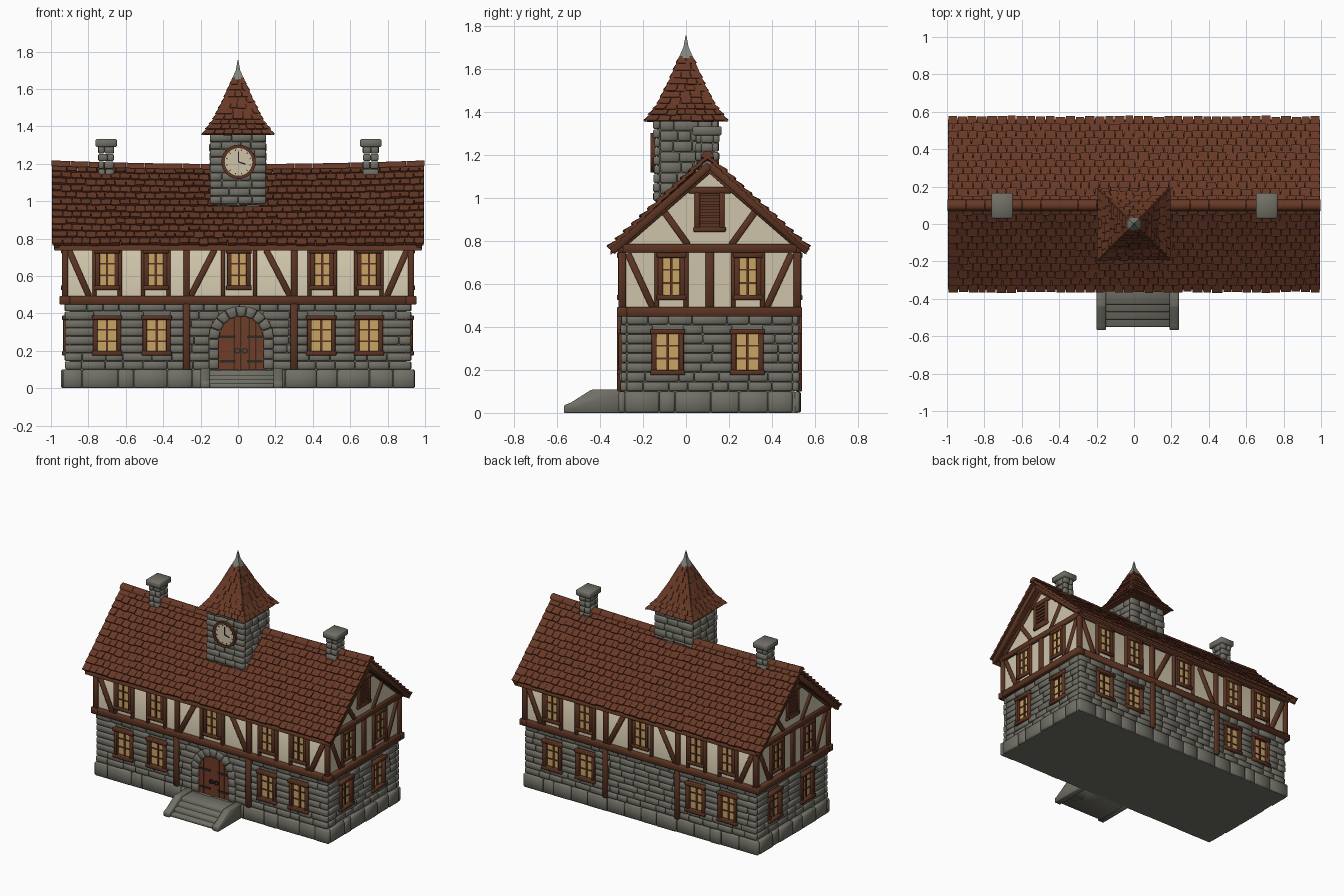
import bpy, bmesh, math, random
from mathutils import Matrix, Vector

if "Cube" in bpy.data.objects:
    bpy.data.objects.remove(bpy.data.objects["Cube"])

random.seed(4)
YC = 0.11  # depth centre of the house body


def material(name, rgb):
    m = bpy.data.materials.new(name)
    m.diffuse_color = (*rgb, 1)
    m.use_nodes = True
    m.node_tree.nodes["Principled BSDF"].inputs["Base Color"].default_value = m.diffuse_color
    return m


STONE = material("grey stone", (0.165, 0.16, 0.132))
TILE = material("red brown tile", (0.135, 0.040, 0.019))
TIMBER = material("dark timber", (0.105, 0.034, 0.016))
PLASTER = material("cream plaster", (0.62, 0.55, 0.40))
GLASS = material("warm window", (0.58, 0.37, 0.13))
DOOR = material("door wood", (0.16, 0.045, 0.02))
IRON = material("dark iron", (0.025, 0.021, 0.018))
METAL = material("pale metal", (0.22, 0.235, 0.20))


def finish(name, bm, mat, bevel=0.0, angle=50):
    bmesh.ops.recalc_face_normals(bm, faces=bm.faces)
    if bevel:
        bmesh.ops.bevel(bm, geom=list(bm.edges), offset=bevel, segments=1,
                        affect='EDGES', clamp_overlap=True)
    me = bpy.data.meshes.new(name)
    bm.to_mesh(me)
    bm.free()
    me.materials.append(mat)
    me.shade_smooth()
    me.set_sharp_from_angle(angle=math.radians(angle))
    ob = bpy.data.objects.new(name, me)
    bpy.context.collection.objects.link(ob)
    return ob


def prism(bm, a, b):
    """Solid between two matching loops of points."""
    va, vb = [bm.verts.new(p) for p in a], [bm.verts.new(p) for p in b]
    n = len(va)
    bm.faces.new(va[::-1])
    bm.faces.new(vb)
    for i in range(n):
        j = (i + 1) % n
        bm.faces.new((va[i], va[j], vb[j], vb[i]))


def plate(bm, M, pts, out, inn):
    """Outline in facade (x, z), from depth inn to depth out."""
    prism(bm, [M @ Vector((x, -out, z)) for x, z in pts],
          [M @ Vector((x, -inn, z)) for x, z in pts])


def rect(bm, M, x0, x1, z0, z1, out, inn):
    plate(bm, M, [(x0, z0), (x1, z0), (x1, z1), (x0, z1)], out, inn)


def beam(bm, M, a, b, w, out, inn):
    a, b = Vector(a), Vector(b)
    d = (b - a).normalized() * (w / 2)
    n = Vector((-d.y, d.x))
    plate(bm, M, [a - n, b - n, b + n, a + n], out, inn)


def ring(bm, M, cx, cz, r0, r1, a0, a1, n, out, inn, gap=0.0):
    for i in range(n):
        s, e = (a0 + (a1 - a0) * (i + k) / n for k in (gap, 1 - gap))
        plate(bm, M, [(cx + r * math.cos(a), cz + r * math.sin(a))
                      for r, a in ((r0, s), (r1, s), (r1, e), (r0, e))], out, inn)


def stones(bm, M, u0, u1, z0, z1, rows, width, out, holes=lambda a, b: []):
    """Courses of uneven blocks, leaving out the holes."""
    h = (z1 - z0) / rows
    for r in range(rows):
        a, b = z0 + r * h, z0 + (r + 1) * h
        start, spans = u0, []
        for h0, h1 in sorted(holes(a, b)):
            spans.append((start, h0))
            start = h1
        spans.append((start, u1))
        for s, e in spans:
            if e - s < 0.03:
                continue
            n = max(1, round((e - s) / width + random.uniform(-0.3, 0.3)))
            st = (e - s) / n
            cuts = [s] + [s + st * (i + random.uniform(-0.25, 0.25)) for i in range(1, n)] + [e]
            for c, d in zip(cuts, cuts[1:]):
                rect(bm, M, c + 0.001, d - 0.001, a + 0.001, b - 0.001,
                     out + random.uniform(-0.005, 0.003), out - 0.03)


def tiles(bm, bl, br, tl, tr, rows, width, lift=0.018):
    """Overlapping staggered tiles on a sloping quad."""
    bl, br, tl, tr = map(Vector, (bl, br, tl, tr))
    nrm = (br - bl).cross(tl - bl).normalized()
    for r in range(rows):
        t0, t1 = r / rows, min(1, (r + 1.25) / rows)
        l0, r0, l1, r1 = bl.lerp(tl, t0), br.lerp(tr, t0), bl.lerp(tl, t1), br.lerp(tr, t1)
        n = max(2, round((r0 - l0).length / width))
        cuts = [0] + [(i + 0.5 * (r % 2) + random.uniform(-.1, .1)) / n
                      for i in range(1, n)] + [1]
        for u, v in zip(cuts, cuts[1:]):
            g = 0.05 / n
            k = lift + random.uniform(-0.003, 0.004)
            drop = (l0 - l1) * random.uniform(-0.03, 0.09)
            q = [l0.lerp(r0, u + g) + drop, l0.lerp(r0, v - g) + drop, l1.lerp(r1, v), l1.lerp(r1, u)]
            prism(bm, [q[0], q[1], q[2] - nrm * .008, q[3] - nrm * .008],
                  [q[0] + nrm * k, q[1] + nrm * k, q[2] + nrm * .005, q[3] + nrm * .005])


def facing(k, y=0.0):
    return Matrix.Translation((0, y, 0)) @ Matrix.Rotation(k * math.pi / 2, 4, 'Z')


new = bmesh.new
wall, plinth, core, plaster = new(), new(), new(), new()
timber, frames, bars, glass = new(), new(), new(), new()
I = facing(0)
DX, AZ = 0.017, 0.265  # door centre, arch spring height


def window(M, x, z0, z1, w, out, inn):
    h = w / 2
    f = 0.024
    for s in (-1, 1):
        beam(frames, M, (x + s * (h - f / 2), z0), (x + s * (h - f / 2), z1), f, out, inn)
    for z in (z0 + f / 2, z1 - f / 2):
        beam(frames, M, (x - h - .006, z), (x + h + .006, z), f, out + 0.005, inn)
    rect(glass, M, x - h + .01, x + h - .01, z0 + .01, z1 - .01, inn + 0.006, inn - 0.002)
    rect(bars, M, x - .006, x + .006, z0 + f, z1 - f, inn + 0.013, inn)
    for t in (0.36, 0.64):
        z = z0 + (z1 - z0) * t
        rect(bars, M, x - h + f, x + h - f, z - .004, z + .004, inn + 0.011, inn)


# Solid cores: lower storey, plinth, plastered upper storey with gables
rect(core, facing(0, YC), -0.90, 0.90, 0.05, 0.47, 0.395, -0.395)
rect(core, facing(0, YC), -0.93, 0.93, 0.0, 0.095, 0.41, -0.41)
plate(plaster, facing(1, YC), [(-.405, .46), (.405, .46), (.405, .77), (0, 1.125), (-.405, .77)],
      0.925, -0.925)

for k in range(4):
    M = facing(k, YC)
    side = k % 2
    half, d = (0.415, 0.925) if side else (0.925, 0.415)
    low = (-0.195, 0.175) if side else (-0.70, -0.435, 0.445, 0.70)
    high = (-0.178, 0.178) if side else (-0.70, -0.44, 0.005, 0.45, 0.70)

    def holes(a, b):
        m = (a + b) / 2
        hs = [(x - .07, x + .07) for x in low if 0.18 < m < 0.39]
        if k == 0 and m < AZ + 0.165:
            r = math.sqrt(0.17 ** 2 - max(0, m - AZ) ** 2)
            hs.append((DX - r, DX + r))
        return hs

    # Stone storey and plinth blocks
    run = half - 0.03 if side else half
    stones(wall, M, -run, run, 0.10, 0.455, 8, 0.105, d, holes)
    stones(plinth, M, -run - 0.01, run + 0.02 * (1 - side), 0.0, 0.10, 1, 0.14, d + (0.02 if side else 0.007))
    for x in low:
        window(M, x, 0.175, 0.39, 0.15, d + 0.01, d - 0.02)

    # Timber framing
    o, i = (0.94, 0.915) if side else (0.424, 0.40)
    e = 0.43 if side else 0.955
    beam(timber, M, (-e, .47), (e, .47), .045, 0.955 if side else 0.43, i - .02)
    beam(timber, M, (-e + .01, .765), (e - .01, .765), .04, o + .004, i)
    for s in (-1, 1):
        x = 0.407 if side else 0.925
        beam(timber, M, (s * x, .48), (s * x, .77), .034, o, i)
    for x in high:
        window(M, x, 0.525, 0.745, 0.125, o + .002, i + 0.012)
        for s in (-1, 1):
            w = .085 if x == 0.005 else .068
            beam(timber, M, (x + s * w, .48), (x + s * w, .76), .022, o, i)
    if side:
        beam(timber, M, (0, .48), (0, .77), .04, o, i)
        beam(timber, M, (-.1, 1.035), (.1, 1.035), .03, o, i)
        beam(timber, M, (-.075, .853), (.075, .853), .024, o, i)
        for s in (-1, 1):
            beam(timber, M, (s * .38, .74), (s * .265, .49), .03, o - .003, i)
            beam(timber, M, (s * .215, .94), (s * .10, .78), .03, o - .003, i)
            beam(timber, M, (s * .058, .85), (s * .058, 1.03), .024, o, i)
            beam(timber, M, (s * .43, .765), (0, 1.138), .04, o + .002, i)
            beam(timber, M, (s * .455, .75), (0, 1.152), .035, 0.985, 0.955)
        # Louvred gable vent
        for j in range(6):
            z = 0.873 + j * 0.026
            beam(bars, M, (-.048, z), (.048, z), .018, o - .004, i)
        rect(bars, M, -.05, .05, .86, 1.02, o - .012, i)
    else:
        for x, s in ((-.275, 1), (.30, -1)):
            beam(timber, M, (x, .48), (x, .77), .034, o, i)
            beam(timber, M, (x, .10), (x, .46), .036, 0.43, 0.40)
            beam(timber, M, (x + s * .02, .49), (x + s * .15, .74), .032, o - .003, i)
        for s in (-1, 1):
            beam(timber, M, (s * .905, .74), (s * .795, .49), .032, o - .003, i)

# Arched doorway
F = facing(0, YC)
ring(wall, F, DX, AZ, 0.12, 0.175, 0, math.pi, 9, 0.428, 0.39, 0.03)
for s in (-1, 1):
    for j in range(3):
        xs = sorted((DX + s * .12, DX + s * .172))
        rect(wall, F, *xs, 0.102 + j * .054, 0.153 + j * .054, 0.426, 0.39)
door = new()
for j in range(6):
    x0, x1 = -.122 + j * .0407, -.122 + (j + 1) * .0407
    tops = [AZ + math.sqrt(max(0, .122 ** 2 - x * x)) for x in (x0, (x0 + x1) / 2, x1)]
    plate(door, F, [(DX + x0 + .001, .09), (DX + x1 - .001, .09), (DX + x1 - .001, tops[2]),
                    (DX + (x0 + x1) / 2, tops[1]), (DX + x0 + .001, tops[0])], 0.408, 0.385)
finish("door", door, DOOR)
iron = new()
for z in (0.145, 0.275):
    for s in (-1, 1):
        beam(iron, F, (DX + s * .115, z), (DX + s * .03, z), .014, .414, .40)
for s in (-1, 1):
    ring(iron, F, DX + s * .02, 0.20, .010, .017, 0, 2 * math.pi, 10, .416, .40)
finish("door_ironwork", iron, IRON)

# Entrance steps with sloping cheek walls
steps = new()
for y, z in ((-.43, .095), (-.47, .072), (-.51, .048), (-.55, .024)):
    rect(steps, I, -.16, .20, 0, z, -y, .28)
cheek = [(-.29, 0), (-.568, 0), (-.568, .035), (-.535, .048), (-.44, .108), (-.29, .108)]
for x in (-.20, .19):
    prism(steps, [(x, y, z) for y, z in cheek], [(x + .05, y, z) for y, z in cheek])
finish("entrance_steps", steps, STONE, 0.005)

# Main roof: boarding, tiles and ridge caps with a gentle sag
board = new()
plate(board, facing(1, YC - .005), [(-.455, .735), (0, 1.115), (.455, .735), (.455, .752), (0, 1.15), (-.455, .752)],
      0.98, -0.98)
finish("roof_boarding", board, TIMBER)
roof = new()
ya, yb, yr = -0.352, 0.562, 0.10
tiles(roof, (-.995, ya, .765), (.995, ya, .765), (-.995, yr, 1.19), (.995, yr, 1.19), 12, 0.052)
tiles(roof, (.995, yb, .765), (-.995, yb, .765), (.995, yr, 1.19), (-.995, yr, 1.19), 12, 0.052)
for j in range(20):
    x0, x1 = -.998 + j * .0998, -.998 + (j + 1) * .0998
    arc = [(yr + r * math.cos(a), 1.188 + r * math.sin(a)) for r in (.03,)
           for a in [math.pi * q / 6 for q in range(7)]]
    prism(roof, [(x0 + .002, y, z) for y, z in arc], [(x1, y, z) for y, z in arc])
for v in roof.verts:
    v.co.z -= 0.018 * (1 - v.co.x ** 2) * max(0, (v.co.z - .77) / .42)
finish("main_roof", roof, TILE, angle=35)

# Clock tower
tower = new()
rect(core, I, -.135, .135, .85, 1.37, .135, -.135)
for k in range(4):
    r = 0.12 if k % 2 else 0.15
    stones(tower, facing(k), -r, r, 0.985 if k == 0 else .92, 1.36, 9, 0.085, 0.151)
finish("tower_stones", tower, STONE, 0.006)
rim, dial, hands = new(), new(), new()
ring(rim, I, .003, 1.21, .074, .092, 0, 2 * math.pi, 24, .166, .14)
ring(dial, I, .003, 1.21, .0, .076, 0, 2 * math.pi, 24, .158, .14)
bmesh.ops.remove_doubles(dial, verts=dial.verts, dist=1e-5)
ring(hands, I, .003, 1.21, .060, .070, 0, 2 * math.pi, 12, .160, .15, 0.44)
for tip in ((.003, 1.265), (.040, 1.198)):
    beam(hands, I, (.003, 1.21), tip, .007, .162, .15)
finish("clock_rim", rim, TIMBER)
finish("clock_face", dial, PLASTER)
finish("clock_hands", hands, IRON)

# Flared spire: solid layers, tiles, hip ridges, metal tip
spire, hips = new(), new()
prof = [(.185, 1.355), (.125, 1.435), (.066, 1.555), (.022, 1.66)]
square = lambda r, z: [Vector((x * r, y * r, z)) for x, y in ((-1, -1), (1, -1), (1, 1), (-1, 1))]
for (r0, z0), (r1, z1), rows in zip(prof, prof[1:], (3, 4, 3)):
    a, b = square(r0, z0), square(r1, z1)
    prism(spire, a, b)
    for i in range(4):
        j = (i + 1) % 4
        tiles(spire, a[i], a[j], b[i], b[j], rows, 0.05, 0.011)
        c0, c1 = square(.010, 0), square(.008, 0)
        prism(hips, [a[i] + c for c in c0], [b[i] + c for c in c1])
finish("spire_roof", spire, TILE, angle=30)
finish("spire_hips", hips, TILE, angle=30)
tip = new()
for (r0, z0), (r1, z1) in (((.034, 1.65), (.012, 1.70)), ((.012, 1.70), (.002, 1.755))):
    prism(tip, square(r0, z0), square(r1, z1))
finish("spire_tip", tip, METAL, angle=30)

# Chimneys
chimney = new()
for x in (-.705, .71):
    for k in range(4):
        M = Matrix.Translation((x, .098, 0)) @ facing(k)
        hw, d = (.03, .042) if k % 2 else (.042, .055)
        stones(chimney, M, -hw, hw, 1.05, 1.295, 6, 0.05, d)
    rect(chimney, Matrix.Translation((x, .098, 0)), -.057, .057, 1.29, 1.332, .068, -.068)
finish("chimneys", chimney, STONE, 0.006)

finish("wall_core", core, STONE)
finish("wall_stones", wall, STONE, 0.006)
finish("plinth_stones", plinth, STONE, 0.008)
finish("plaster_walls", plaster, PLASTER)
finish("timber_framing", timber, TIMBER, 0.004)
finish("window_frames", frames, TIMBER, 0.003)
finish("window_bars", bars, TIMBER)
finish("window_panes", glass, GLASS)
